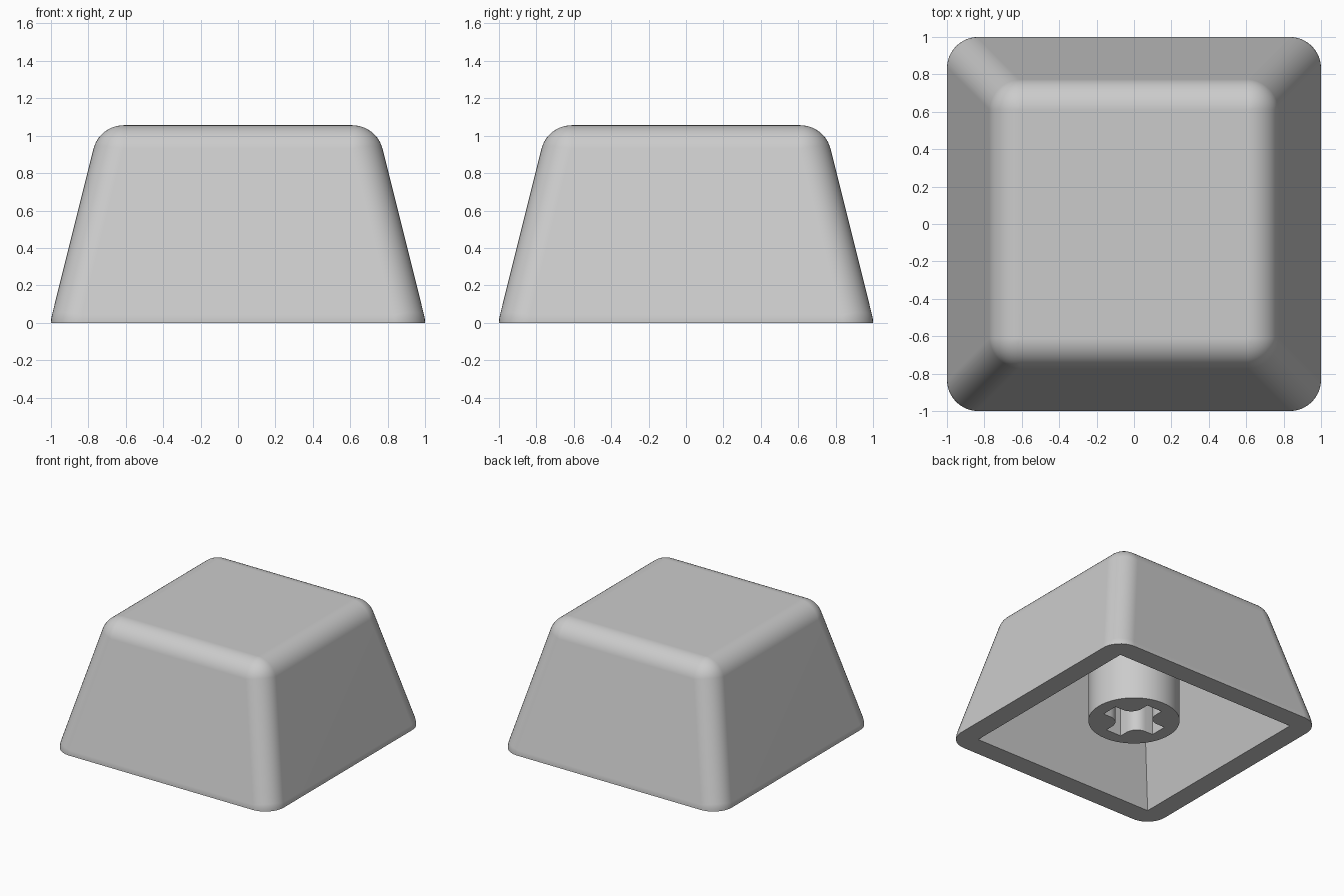
import bpy, bmesh
from math import sin, cos, tan, atan, pi, radians
from mathutils import Vector

cube = bpy.data.objects.get("Cube")
if cube:
    bpy.data.objects.remove(cube)

RADIUS = 0.167            # edge rounding and wall thickness
BASE, TOP = 0.833, 0.611  # half widths of the cavity at rim and roof
ROOF = 0.889              # cavity height
STEPS = 10

grey = bpy.data.materials.new("light_grey_plastic")
grey.use_nodes = True
COLOUR = (0.6, 0.6, 0.6, 1)
grey.diffuse_color = COLOUR
grey.node_tree.nodes["Principled BSDF"].inputs["Base Color"].default_value = COLOUR


def shade(obj):
    bpy.ops.object.select_all(action="DESELECT")
    obj.select_set(True)
    bpy.context.view_layer.objects.active = obj
    bpy.ops.object.shade_smooth_by_angle(angle=radians(30))


def shell_profile(quadrant, azimuth):
    """Section from cavity roof, down the inside, round the rim and up to the top."""
    sx, sy = (1, -1, -1, 1)[quadrant], (1, 1, -1, -1)[quadrant]
    low = Vector((sx * BASE, sy * BASE, 0))
    high = Vector((sx * TOP, sy * TOP, ROOF))
    angle = azimuth + quadrant * pi / 2
    # latitude where the sloping wall meets the rounding
    tangent = atan((BASE - TOP) * (cos(azimuth) + sin(azimuth)) / ROOF)

    def on_ball(centre, lat):
        return centre + RADIUS * Vector((cos(lat) * cos(angle), cos(lat) * sin(angle), sin(lat)))

    points = [high, low]
    points += [on_ball(low, tangent * i / 3) for i in range(4)]
    points += [on_ball(high, tangent + (pi / 2 - tangent) * i / STEPS) for i in range(STEPS + 1)]
    return points


# Hollow cap shell: profiles lofted around the four rounded corners
bm = bmesh.new()
columns = [[bm.verts.new(p) for p in shell_profile(q, pi / 2 * i / STEPS)]
           for q in range(4) for i in range(STEPS + 1)]
for a, b in zip(columns, columns[1:] + columns[:1]):
    for i in range(len(a) - 1):
        bm.faces.new((a[i], b[i], b[i + 1], a[i + 1]))
bmesh.ops.remove_doubles(bm, verts=bm.verts, dist=0.0001)
bmesh.ops.holes_fill(bm, edges=[e for e in bm.edges if e.is_boundary])
bmesh.ops.recalc_face_normals(bm, faces=bm.faces)
mesh = bpy.data.meshes.new("cap_shell")
bm.to_mesh(mesh)
bm.free()
mesh.materials.append(grey)
shell = bpy.data.objects.new("cap_shell", mesh)
bpy.context.collection.objects.link(shell)
shade(shell)
weighted = shell.modifiers.new("flat_walls", "WEIGHTED_NORMAL")
weighted.keep_sharp = True

# Stem: round post with a cross-shaped socket, hanging from the cavity roof
STEM_RADIUS, STEM_BOTTOM, STEM_TOP = 0.344, 0.105, 0.895
ARM, HALF_SLOT, FILLET = 0.24, 0.07, 0.1

circle = [(STEM_RADIUS * cos(2 * pi * i / 64), STEM_RADIUS * sin(2 * pi * i / 64)) for i in range(64)]
centre = HALF_SLOT + FILLET
corner = [(ARM, HALF_SLOT)]
corner += [(centre + FILLET * cos(t), centre + FILLET * sin(t))
           for t in (-pi / 2 - pi / 2 * i / 8 for i in range(9))]
corner += [(HALF_SLOT, ARM)]
cross = []
for q in range(4):
    c, s = round(cos(q * pi / 2)), round(sin(q * pi / 2))
    cross += [(x * c - y * s, x * s + y * c) for x, y in corner]

curve = bpy.data.curves.new("stem", "CURVE")
curve.dimensions = "2D"
curve.fill_mode = "BOTH"
curve.extrude = (STEM_TOP - STEM_BOTTOM) / 2
for outline in (circle, cross):
    spline = curve.splines.new("POLY")
    spline.points.add(len(outline) - 1)
    for point, (x, y) in zip(spline.points, outline):
        point.co = (x, y, 0, 1)
    spline.use_cyclic_u = True
curve.materials.append(grey)
stem = bpy.data.objects.new("stem", curve)
stem.location.z = (STEM_TOP + STEM_BOTTOM) / 2
bpy.context.collection.objects.link(stem)
bpy.ops.object.select_all(action="DESELECT")
stem.select_set(True)
bpy.context.view_layer.objects.active = stem
bpy.ops.object.convert(target="MESH")
shade(bpy.context.object)
